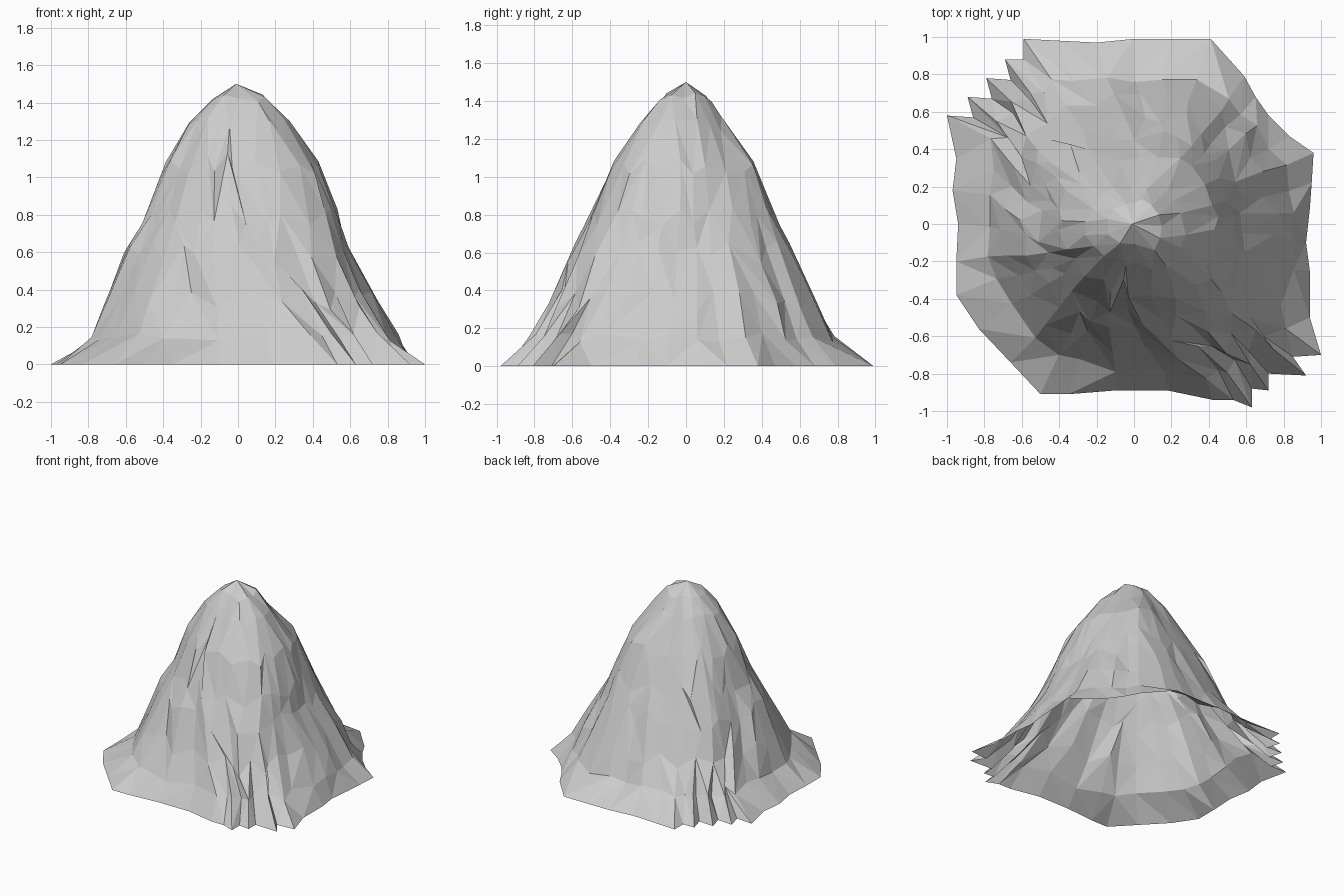
import bpy, bmesh, math, random
from mathutils import Vector

if "Cube" in bpy.data.objects:
    bpy.data.objects.remove(bpy.data.objects["Cube"])

random.seed(4)

# Ground outline, counter-clockwise, with toothed corners at back left and front right
OUTLINE = [
    (.94, .08), (.95, .22), (.96, .38), (.83, .47), (.72, .58), (.65, .68), (.59, .79),
    (.41, .99), (.2, .99), (0, .99), (-.2, .97), (-.4, .98), (-.59, .99), (-.59, .88),
    (-.69, .88), (-.66, .77), (-.79, .78), (-.76, .67), (-.89, .68), (-.86, .57),
    (-1, .58), (-.95, .35), (-.97, .18), (-.94, 0), (-.95, -.2), (-.95, -.38),
    (-.83, -.56), (-.66, -.74), (-.5, -.91), (-.35, -.91), (-.1, -.89), (.18, -.89),
    (.42, -.94), (.53, -.94), (.63, -.98), (.63, -.88), (.72, -.89), (.72, -.8),
    (.92, -.81), (.85, -.71), (1, -.7), (.94, -.5), (.94, -.25), (.92, -.1)]

# Slope radius at each height for E, NE, N, NW, W, SW, S, SE
LEVELS = [.15, .35, .6, .8, 1.07, 1.3, 1.42]
SLOPE = [
    (.86, .74, .58, .53, .45, .27, .14), (.86, .77, .64, .54, .43, .25, .14),
    (.77, .66, .55, .45, .33, .18, .11), (.91, .74, .62, .53, .37, .23, .13),
    (.77, .69, .61, .47, .39, .26, .14), (.82, .70, .58, .47, .36, .25, .13),
    (.80, .68, .57, .48, .37, .19, .10), (.96, .81, .69, .60, .47, .31, .17)]

# Gullies: direction in degrees, depth, highest level reached
GULLIES = [(-115, .06, 1), (-22, .06, 1), (48, .06, 2), (165, .05, 2), (-150, .04, 1)]
# Hollows: centre, radius, depth, lowest level
HOLLOWS = [(Vector((.24, .22)), .14, .09, 4), (Vector((.28, -.24)), .13, .08, 4),
           (Vector((-.55, .15)), .13, .08, 2)]


def wrap(a):
    return (a + math.pi) % math.tau - math.pi


def slope_radius(angle, level):
    t = (angle / (math.pi / 4)) % 8
    i, f = int(t), t % 1
    r = SLOPE[i][level] * (1 - f) + SLOPE[(i + 1) % 8][level] * f
    for deg, depth, highest in GULLIES:
        d = abs(wrap(angle - math.radians(deg)))
        if level <= highest and d < .12:
            r -= depth * (1 - d / .12)
    return r


bm = bmesh.new()
n = len(OUTLINE)
reach = [math.hypot(x, y) for x, y in OUTLINE]
angles = [math.atan2(y, x) for x, y in OUTLINE]
# Tooth depth of every outline point; it fades out up the slope
rib = [reach[i] - (reach[i - 1] + reach[(i + 1) % n]) / 2 for i in range(n)]
wobble = [random.uniform(-.015, .015) for _ in range(n)]
rings = [[bm.verts.new((x, y, 0)) for x, y in OUTLINE]]

# Stacked contour rings; the columns spread evenly towards the summit
for k, z in enumerate(LEVELS):
    ring = []
    fade = (.3, .1, 0, 0, 0, 0, 0)[k]
    size = 1 if k < 5 else .3
    spread = min(1, k * .25)
    for i in range(n):
        even = angles[0] + i * math.tau / n
        a = angles[i] + wrap(even - angles[i]) * spread + random.uniform(-.02, .02)
        # Height varies along the true slope, so the profile is kept
        dz = random.uniform(-.06, .06) * (.4 if k in (0, 5, 6) else 1)
        m = min(6, max(0, k + (1 if dz > 0 else -1)))
        r = slope_radius(a, k)
        if m != k:
            r += (slope_radius(a, m) - r) * dz / (LEVELS[m] - z)
        r += size * (wobble[i] + random.uniform(-.01, .01)) + rib[i] * fade
        if k == 0:
            r = min(r, reach[i] - .03)
        p = Vector((r * math.cos(a), r * math.sin(a), z + dz))
        for c, rad, depth, lowest in HOLLOWS:
            d = (p.xy - c).length
            if k >= lowest and d < rad:
                p.z -= depth * (1 - d / rad)
        ring.append(bm.verts.new(p))
    rings.append(ring)

# Slope facets with mixed diagonals
for lo, hi in zip(rings, rings[1:]):
    for i in range(n):
        j = (i + 1) % n
        a, b, c, d = lo[i], lo[j], hi[j], hi[i]
        tris = ((a, b, c), (a, c, d)) if random.random() < .5 else ((a, b, d), (b, c, d))
        for t in tris:
            bm.faces.new(t)

# Summit fan
peak = bm.verts.new((-.01, 0, 1.5))
for i in range(n):
    bm.faces.new((rings[-1][i], rings[-1][(i + 1) % n], peak))

# Coarser facets higher up
upper = [v for ring in rings[2:6] for v in ring]
bmesh.ops.remove_doubles(bm, verts=upper, dist=.08)
top = [v for v in bm.verts if v.co.z > 1.2]
bmesh.ops.remove_doubles(bm, verts=top, dist=.06)
max(bm.verts, key=lambda v: v.co.z).co = (-.01, 0, 1.5)
bmesh.ops.recalc_face_normals(bm, faces=bm.faces[:])

mesh = bpy.data.meshes.new("mountain")
bm.to_mesh(mesh)
bm.free()
bpy.context.collection.objects.link(bpy.data.objects.new("mountain", mesh))
